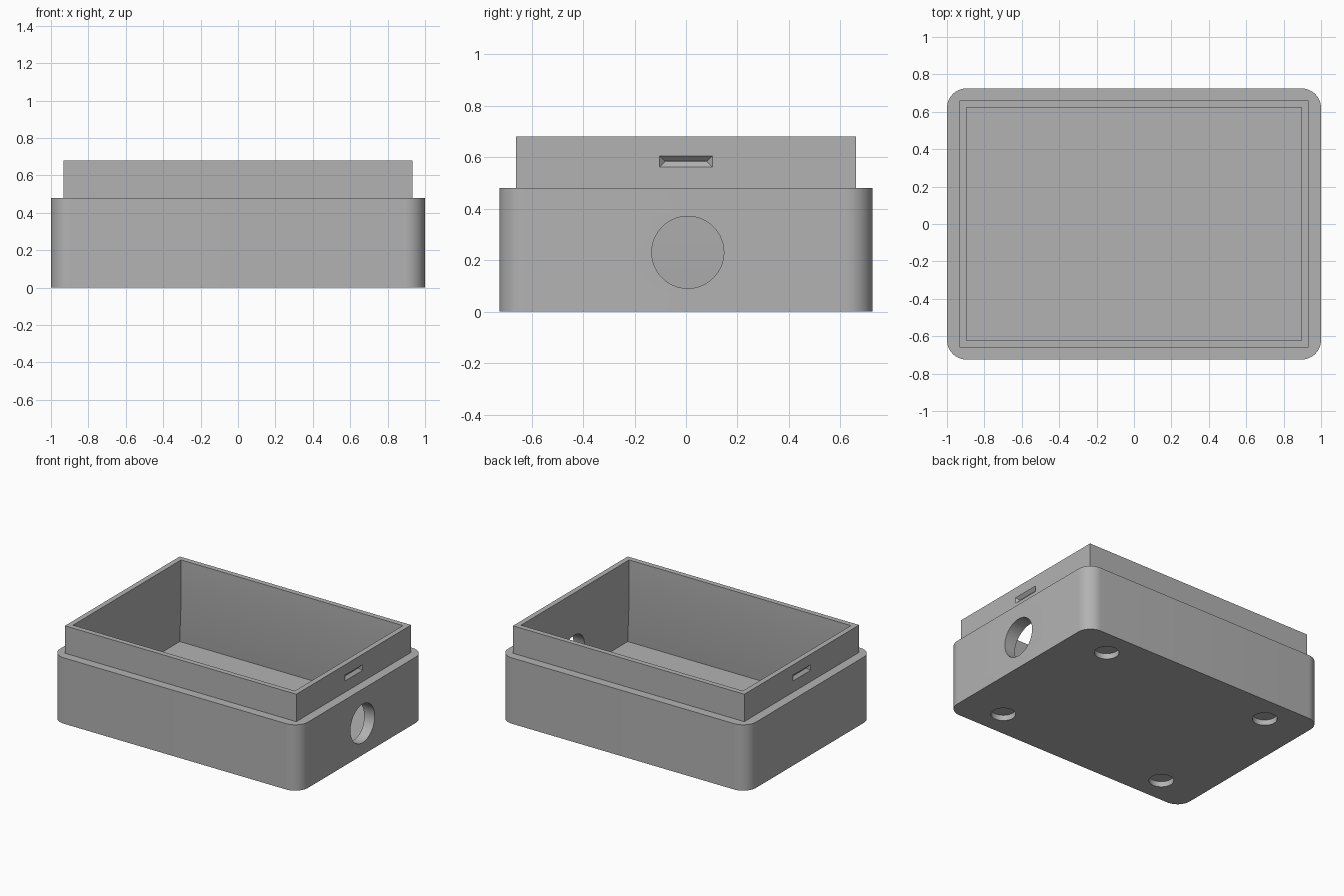
import bpy
import bmesh
from math import cos, sin, pi, radians
from mathutils import Matrix

default = bpy.data.objects.get("Cube")
if default:
    bpy.data.objects.remove(default, do_unlink=True)

# Single grey plastic
GREY = (0.45, 0.45, 0.45, 1.0)
plastic = bpy.data.materials.new("grey_plastic")
plastic.use_nodes = True
plastic.diffuse_color = GREY
plastic.node_tree.nodes["Principled BSDF"].inputs["Base Color"].default_value = GREY


def make_object(name, bm):
    bmesh.ops.recalc_face_normals(bm, faces=bm.faces)
    mesh = bpy.data.meshes.new(name)
    bm.to_mesh(mesh)
    bm.free()
    mesh.materials.append(plastic)
    obj = bpy.data.objects.new(name, mesh)
    bpy.context.collection.objects.link(obj)
    return obj


def outline(hx, hy, radius=0.0, steps=12):
    """Rectangle with optional rounded corners, counter-clockwise."""
    points = []
    for i, (sx, sy) in enumerate([(1, 1), (-1, 1), (-1, -1), (1, -1)]):
        if not radius:
            points.append((sx * hx, sy * hy))
            continue
        for k in range(steps + 1):
            a = (i + k / steps) * pi / 2
            points.append((sx * (hx - radius) + radius * cos(a),
                           sy * (hy - radius) + radius * sin(a)))
    return points


def loft(name, sections):
    """Closed solid through (outline, height) sections."""
    bm = bmesh.new()
    rings = [[bm.verts.new((x, y, z)) for x, y in pts] for pts, z in sections]
    for low, high in zip(rings, rings[1:]):
        n = len(low)
        for i in range(n):
            j = (i + 1) % n
            bm.faces.new((low[i], low[j], high[j], high[i]))
    bm.faces.new(rings[0][::-1])
    bm.faces.new(rings[-1])
    return make_object(name, bm)


def cylinder(name, radius, depth, matrix):
    bm = bmesh.new()
    bmesh.ops.create_cone(bm, cap_ends=True, segments=64, radius1=radius,
                          radius2=radius, depth=depth, matrix=matrix)
    return make_object(name, bm)


def combine(target, tool, operation):
    """Apply a boolean and discard the tool."""
    mod = target.modifiers.new(operation.lower(), "BOOLEAN")
    mod.operation, mod.solver, mod.object = operation, "EXACT", tool
    bpy.context.view_layer.objects.active = target
    bpy.ops.object.modifier_apply(modifier=mod.name)
    bpy.data.objects.remove(tool, do_unlink=True)


# Rounded outer shell with a square-cornered lip
shell = outline(1.0, 0.725, 0.105)
case = loft("case_body", [(shell, 0), (shell, 0.48)])
rim = outline(0.933, 0.661)
combine(case, loft("lip", [(rim, 0.2), (rim, 0.68)]), "UNION")

# Cavity, straight at the top and widening towards the floor
mouth = outline(0.895, 0.623)
cavity = loft("cavity", [(outline(0.933, 0.661), 0.06), (mouth, 0.39), (mouth, 0.8)])
combine(case, cavity, "DIFFERENCE")

# Round cable opening through one end wall
turn = Matrix.Rotation(pi / 2, 4, "Y")
combine(case, cylinder("cable_hole", 0.14, 0.3,
                       Matrix.Translation((0.98, 0.007, 0.23)) @ turn), "DIFFERENCE")

# V-shaped snap grooves in both ends of the lip
for side in (-1, 1):
    groove = loft("snap_groove", [(outline(0.001, 0.082), 0),
                                  (outline(0.041, 0.122), 0.04)])
    groove.data.transform(Matrix.Translation((side * 0.913, 0, 0.583))
                          @ Matrix.Rotation(side * pi / 2, 4, "Y"))
    combine(case, groove, "DIFFERENCE")

# Four shallow round recesses underneath
for x in (-0.68, 0.68):
    for y in (-0.53, 0.53):
        recess = cylinder("foot_recess", 0.082, 0.08, Matrix.Translation((x, y, 0)))
        combine(case, recess, "DIFFERENCE")

# Smooth the curves, keep the edges crisp
bpy.ops.object.select_all(action="DESELECT")
case.select_set(True)
bpy.context.view_layer.objects.active = case
bpy.ops.object.shade_smooth_by_angle(angle=radians(30))
